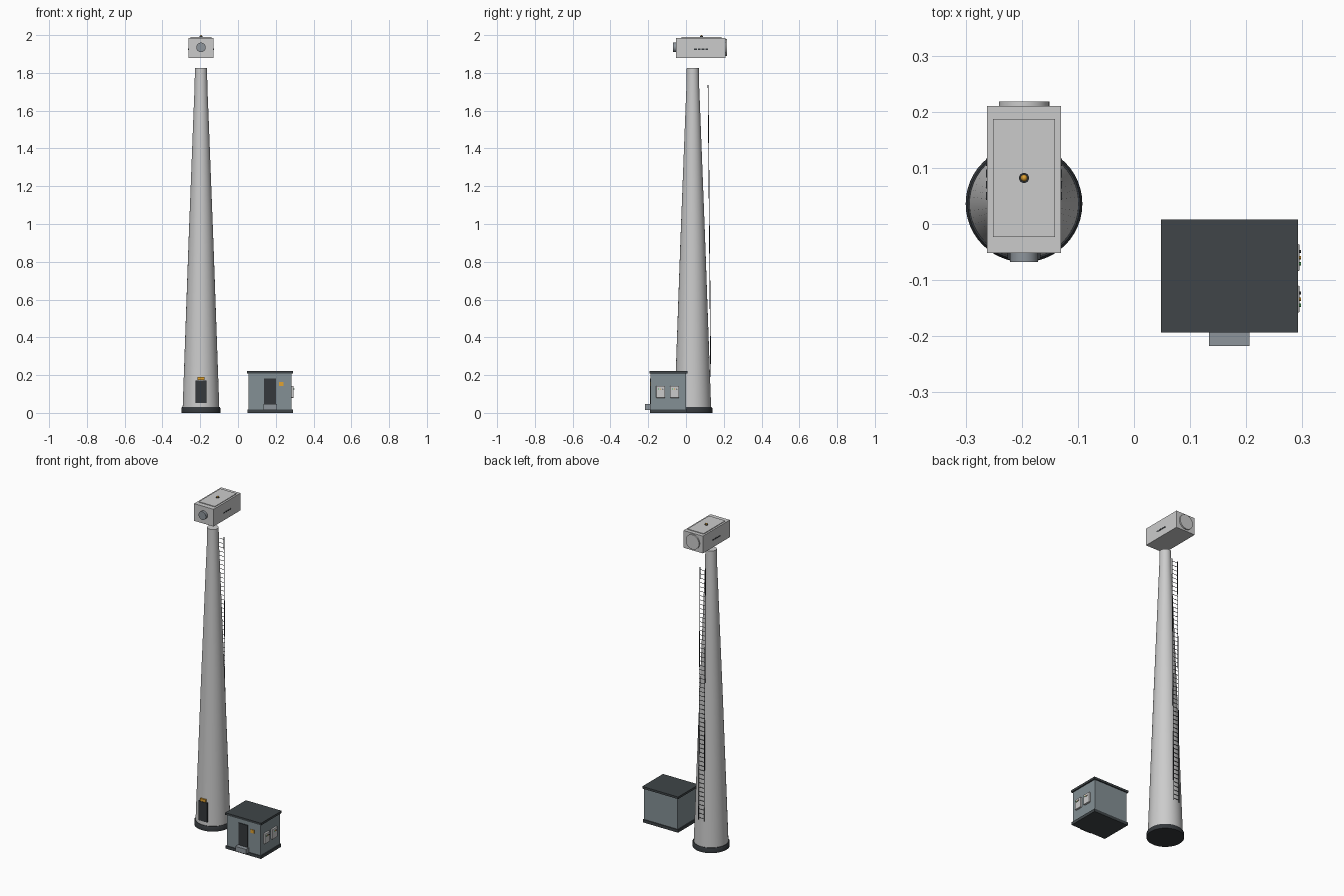
import bpy, math
from mathutils import Vector

if "Cube" in bpy.data.objects:
    bpy.data.objects.remove(bpy.data.objects["Cube"])

def mat(name, r, g, b):
    m = bpy.data.materials.new(name)
    m.diffuse_color = (r, g, b, 1)
    m.use_nodes = True
    m.node_tree.nodes["Principled BSDF"].inputs["Base Color"].default_value = m.diffuse_color
    return m

PALE = mat("pale_paint", 0.62, 0.63, 0.62)
PANEL = mat("panel_paint", 0.68, 0.68, 0.67)
DARK = mat("dark_metal", 0.035, 0.04, 0.045)
ROOF = mat("roof_grey", 0.05, 0.06, 0.065)
WALL = mat("wall_blue_grey", 0.23, 0.28, 0.30)
STEEL = mat("steel", 0.27, 0.30, 0.33)
ORANGE = mat("orange", 0.75, 0.36, 0.03)
GREEN = mat("green", 0.08, 0.45, 0.12)

def finish(name, m, smooth=False):
    o = bpy.context.object
    o.name = name
    o.data.materials.append(m)
    if smooth:
        bpy.ops.object.shade_smooth_by_angle(angle=math.radians(35))
    return o

def box(name, m, x0, x1, y0, y1, z0, z1, bevel=0):
    bpy.ops.mesh.primitive_cube_add(size=1, location=((x0+x1)/2, (y0+y1)/2, (z0+z1)/2))
    bpy.context.object.scale = (x1-x0, y1-y0, z1-z0)
    bpy.ops.object.transform_apply(location=False, rotation=False)
    o = finish(name, m)
    if bevel:
        b = o.modifiers.new("bevel", 'BEVEL')
        b.width, b.segments = bevel, 2
    return o

def rod(name, m, p, q, r, sides=32):
    p, q = Vector(p), Vector(q)
    bpy.ops.mesh.primitive_cylinder_add(vertices=sides, radius=r, depth=(q-p).length, location=(p+q)/2)
    bpy.context.object.rotation_euler = (q-p).to_track_quat('Z', 'Y').to_euler()
    return finish(name, m, True)

def lathe(name, m, profile, cx, cy, n=48):
    verts, faces = [], []
    for r, z in profile:
        for i in range(n):
            a = 2*math.pi*i/n
            verts.append((r*math.cos(a), r*math.sin(a), z))
    for k in range(len(profile)-1):
        for i in range(n):
            j = (i+1) % n
            faces.append((k*n+i, k*n+j, (k+1)*n+j, (k+1)*n+i))
    faces.append(tuple(reversed(range(n))))
    faces.append(tuple(range((len(profile)-1)*n, len(profile)*n)))
    me = bpy.data.meshes.new(name)
    me.from_pydata(verts, [], faces)
    o = bpy.data.objects.new(name, me)
    o.location = (cx, cy, 0)
    bpy.context.collection.objects.link(o)
    bpy.ops.object.select_all(action='DESELECT')
    o.select_set(True)
    bpy.context.view_layer.objects.active = o
    return finish(name, m, True)

CX, CY = -0.196, 0.036

# tower and foundation ring
lathe("foundation_ring", DARK, [(0.104, 0), (0.104, 0.024), (0.1, 0.03)], CX, CY)
lathe("tower", PALE, [(0.097, 0.025), (0.066, 0.9), (0.039, 1.6), (0.034, 1.72), (0.032, 1.825)], CX, CY)

# tower entrance
box("tower_door", DARK, CX-0.029, CX+0.029, -0.063, -0.04, 0.053, 0.172)
box("door_lamp", ORANGE, CX-0.018, CX+0.018, -0.064, -0.04, 0.174, 0.19)

# ladder behind the tower
LB, LT = Vector((CX, 0.131, 0.19)), Vector((CX, 0.117, 1.737))
for s, side in ((-1, "left"), (1, "right")):
    off = Vector((s*0.019, 0, 0))
    rod("ladder_rail_" + side, DARK, LB+off, LT+off, 0.002, 8)
for i in range(58):
    c = LB.lerp(LT, (i+0.5)/58)
    rod("ladder_rung", DARK, c-Vector((0.019, 0, 0)), c+Vector((0.019, 0, 0)), 0.0015, 6)

# nacelle
box("nacelle", PALE, CX-0.066, CX+0.066, -0.052, 0.21, 1.88, 1.986)
box("nacelle_hatch", PANEL, CX-0.055, CX+0.055, -0.023, 0.187, 1.984, 1.99)
rod("rotor_shaft", STEEL, (CX, -0.045, 1.935), (CX, -0.068, 1.935), 0.025)
rod("rear_cover", PALE, (CX, 0.2, 1.935), (CX, 0.218, 1.935), 0.045, 48)
for s in (-1, 1):
    for i in range(4):
        y, x = 0.05 + i*0.02, CX + s*0.066
        box("nacelle_vent", DARK, x-0.002, x+0.002, y-0.007, y+0.007, 1.922, 1.929)

# warning beacon
rod("beacon_base", DARK, (CX, 0.082, 1.986), (CX, 0.082, 1.994), 0.009, 24)
bpy.ops.mesh.primitive_uv_sphere_add(segments=16, ring_count=8, radius=0.006, location=(CX, 0.082, 1.994))
finish("beacon_light", ORANGE, True)

# equipment hut
box("hut_plinth", ROOF, 0.05, 0.29, -0.191, 0.006, 0, 0.018)
box("hut_walls", WALL, 0.056, 0.284, -0.187, 0.001, 0.015, 0.21)
box("hut_roof", ROOF, 0.048, 0.292, -0.193, 0.008, 0.208, 0.221)
box("hut_door", DARK, 0.138, 0.2, -0.191, -0.18, 0.03, 0.182)
box("hut_step", STEEL, 0.134, 0.206, -0.217, -0.185, 0.016, 0.046)
box("warning_sign", ORANGE, 0.218, 0.242, -0.19, -0.18, 0.142, 0.163)

# control cabinets with indicator lights
for yc in (-0.134, -0.06):
    box("control_cabinet", PANEL, 0.28, 0.295, yc-0.024, yc+0.024, 0.08, 0.142, 0.002)
    for i, m in enumerate((GREEN, ORANGE, DARK)):
        y = yc + (i-1)*0.011
        rod("indicator_light", m, (0.293, y, 0.126), (0.298, y, 0.126), 0.003, 12)
